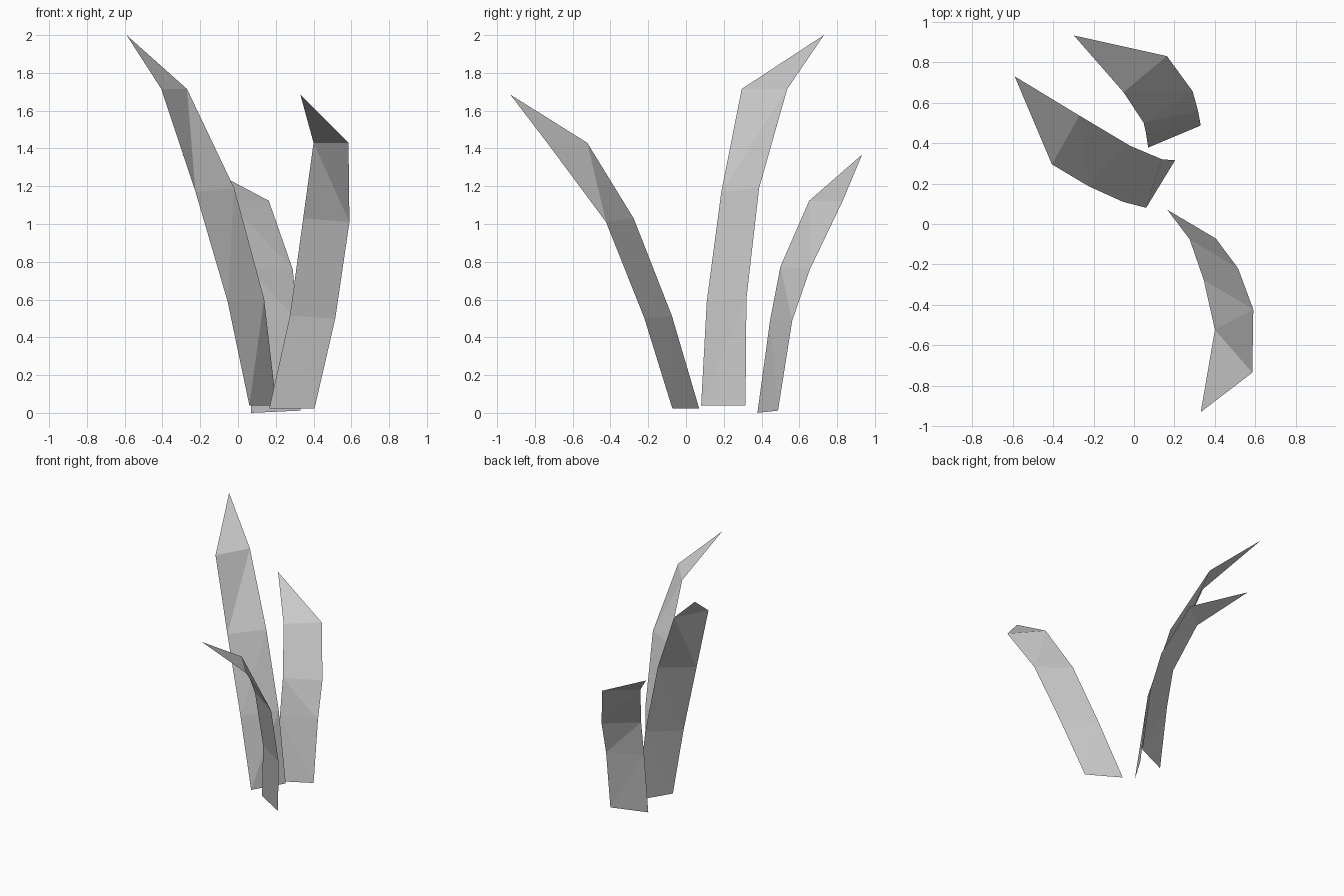
import bpy


def blade(name, left, right, tip, flip=False):
    """Flat tapering leaf: two edge paths joined by triangles, ending in a point."""
    n = len(left)
    verts = left + right + [tip]
    faces = []
    for i in range(n - 1):
        a, b, c, d = i, n + i, n + i + 1, i + 1
        faces += [(a, b, d), (b, c, d)] if flip else [(a, b, c), (a, c, d)]
    faces.append((n - 1, 2 * n - 1, 2 * n))
    mesh = bpy.data.meshes.new(name)
    mesh.from_pydata(verts, [], faces)
    mesh.update()
    obj = bpy.data.objects.new(name, mesh)
    bpy.context.collection.objects.link(obj)
    return obj


# Tall blade leaning left and back
blade("tall_grass_blade",
      [(0.06, 0.08, 0.04), (-0.055, 0.11, 0.59), (-0.225, 0.187, 1.17), (-0.406, 0.295, 1.715)],
      [(0.203, 0.315, 0.04), (0.138, 0.32, 0.605), (-0.02, 0.387, 1.19), (-0.27, 0.536, 1.715)],
      (-0.59, 0.73, 2.0))

# Middle blade arching to the front
blade("front_grass_blade",
      [(0.405, -0.072, 0.022), (0.515, -0.22, 0.5), (0.59, -0.423, 1.01), (0.585, -0.735, 1.43)],
      [(0.165, 0.07, 0.022), (0.275, -0.075, 0.515), (0.345, -0.277, 1.03), (0.4, -0.523, 1.43)],
      (0.33, -0.93, 1.685))

# Short blade curling to the back
blade("short_grass_blade",
      [(0.07, 0.378, 0.0), (0.06, 0.445, 0.49), (0.048, 0.5, 0.775), (-0.052, 0.652, 1.123)],
      [(0.33, 0.487, 0.012), (0.316, 0.562, 0.487), (0.29, 0.656, 0.76), (0.163, 0.83, 1.123)],
      (-0.297, 0.932, 1.367), flip=True)
